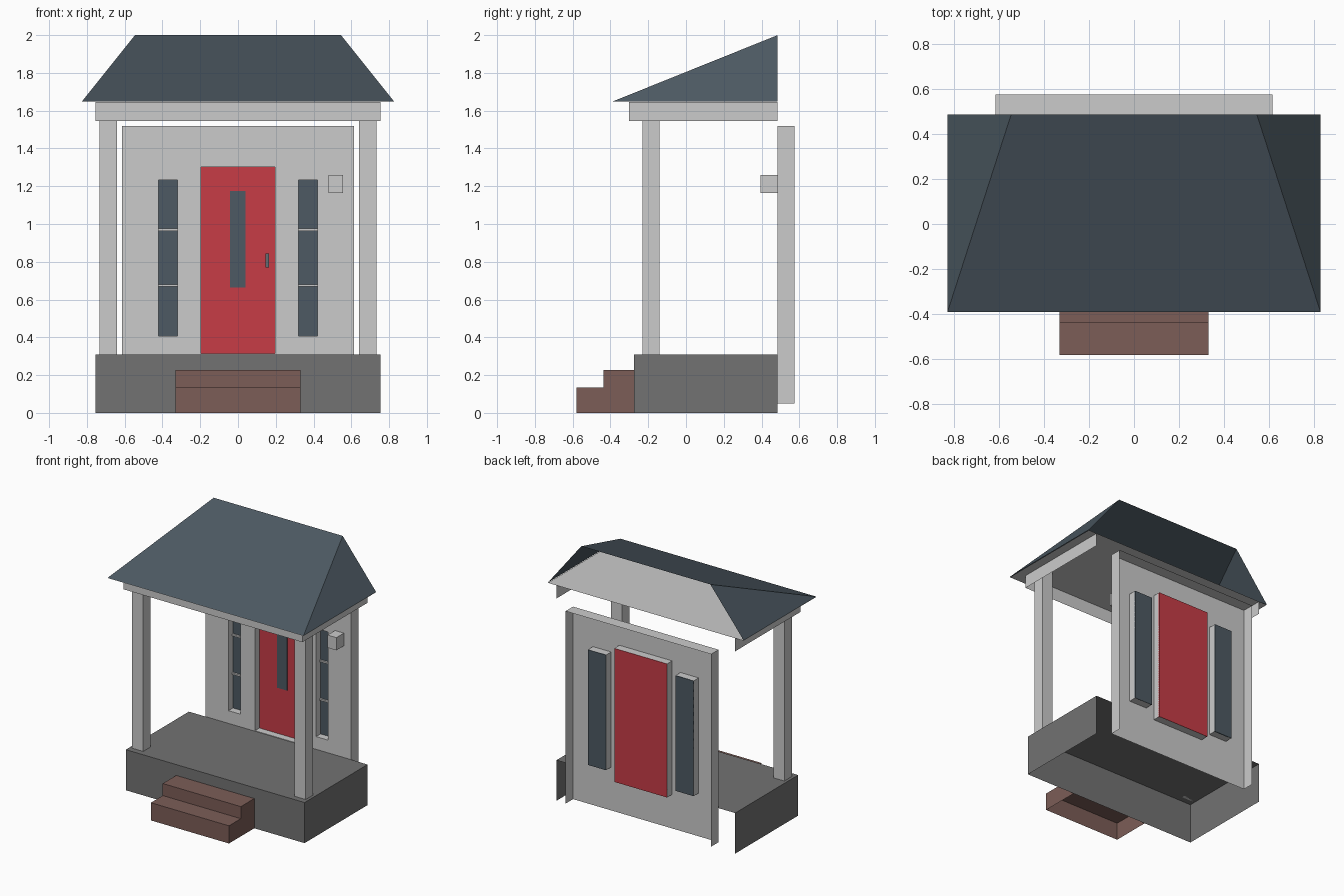
import bpy
import bmesh

cube = bpy.data.objects.get("Cube")
if cube:
    bpy.data.objects.remove(cube, do_unlink=True)


def material(name, r, g, b):
    m = bpy.data.materials.new(name)
    m.use_nodes = True
    m.diffuse_color = (r, g, b, 1)
    m.node_tree.nodes["Principled BSDF"].inputs["Base Color"].default_value = (r, g, b, 1)
    return m


TRIM = material("pale_grey", 0.6, 0.6, 0.6)
SLATE = material("slate", 0.075, 0.102, 0.125)
CONCRETE = material("concrete_grey", 0.17, 0.17, 0.17)
BRICK = material("brick_brown", 0.2, 0.11, 0.095)
RED = material("door_red", 0.57, 0.045, 0.062)
METAL = material("handle_grey", 0.13, 0.15, 0.17)


def add_object(name, bm, mat):
    mesh = bpy.data.meshes.new(name)
    bm.to_mesh(mesh)
    bm.free()
    mesh.materials.append(mat)
    obj = bpy.data.objects.new(name, mesh)
    bpy.context.collection.objects.link(obj)
    return obj


def sheet(name, faces, mat):
    """Thin surface made of a few polygons."""
    bm = bmesh.new()
    for face in faces:
        bm.faces.new([bm.verts.new(p) for p in face])
    bmesh.ops.remove_doubles(bm, verts=bm.verts, dist=0.0001)
    bmesh.ops.recalc_face_normals(bm, faces=bm.faces)
    return add_object(name, bm, mat)


def box(name, x, y, z, mat, open_sides=()):
    """Box between bounds; open_sides lists faces to leave out."""
    directions = {"left": (1, 0, 0), "right": (-1, 0, 0), "back": (0, 1, 0),
                  "front": (0, -1, 0), "top": (0, 0, 1), "bottom": (0, 0, -1)}
    bm = bmesh.new()
    bmesh.ops.create_cube(bm, size=1)
    bm.normal_update()
    drop = [f for f in bm.faces for s in open_sides
            if sum(a * b for a, b in zip(f.normal, directions[s])) > 0.9]
    bmesh.ops.delete(bm, geom=drop, context='FACES')
    for v in bm.verts:
        v.co = [a[0] if c < 0 else a[1] for c, a in zip(v.co, (x, y, z))]
    return add_object(name, bm, mat)


WALL_Y, RECESS_Y = 0.485, 0.545

# Porch floor and steps, open underneath and behind
box("porch_base", (-0.755, 0.755), (-0.275, WALL_Y), (0, 0.31), CONCRETE, ("back", "bottom"))
outline = [(-0.58, 0), (-0.58, 0.135), (-0.437, 0.135), (-0.437, 0.227), (-0.275, 0.227)]
W = 0.33
step_faces = [[(-W, *a), (W, *a), (W, *b), (-W, *b)] for a, b in zip(outline, outline[1:])]
for s in (-W, W):
    step_faces.append([(s, *p) for p in outline + [(-0.275, 0)]])
sheet("steps", step_faces, BRICK)

# Columns
for side, s in (("left", 1), ("right", -1)):
    box(side + "_column", sorted((s * 0.64, s * 0.733)), (-0.23, -0.14), (0.31, 1.645), TRIM)

# Beam skirt, ceiling and hipped roof
box("beam", (-0.755, 0.755), (-0.302, WALL_Y), (1.545, 1.645), TRIM, ("back", "top", "bottom"))
E, R, EAVE_Y, EAVE_Z, TOP = 0.827, 0.545, -0.39, 1.648, 2.0
corners = [(-E, EAVE_Y, EAVE_Z), (E, EAVE_Y, EAVE_Z), (E, WALL_Y, EAVE_Z), (-E, WALL_Y, EAVE_Z)]
ridge = [(-R, WALL_Y, TOP), (R, WALL_Y, TOP)]
sheet("ceiling", [[(x, y, z - 0.003) for x, y, z in corners]], TRIM)
sheet("roof", [[corners[0], corners[1], ridge[1], ridge[0]],
               [corners[1], corners[2], ridge[1]],
               [corners[3], corners[0], ridge[0]]], SLATE)

# Openings: name, x range, z range, panel material
openings = [("door", (-0.223, 0.223), (0.31, 1.33), RED),
            ("left_window", (0.293, 0.447), (0.38, 1.26), SLATE),
            ("right_window", (-0.447, -0.293), (0.38, 1.26), SLATE)]

# House wall: pierced front sheet with flanges turned back
xs = sorted([-0.615, 0.615] + [v for o in openings for v in o[1]])
zs = sorted({0.05, 1.52} | {v for o in openings for v in o[2]})
cells = []
for x0, x1 in zip(xs, xs[1:]):
    for z0, z1 in zip(zs, zs[1:]):
        cx, cz = (x0 + x1) / 2, (z0 + z1) / 2
        if not any(a[0] < cx < a[1] and b[0] < cz < b[1] for _, a, b, _ in openings):
            cells.append([(x0, WALL_Y, z0), (x1, WALL_Y, z0), (x1, WALL_Y, z1), (x0, WALL_Y, z1)])
sheet("wall", cells, TRIM)
box("wall_edges", (-0.615, 0.615), (WALL_Y, 0.575), (0.05, 1.52), TRIM, ("front", "back", "bottom"))

# Frames set into the wall, each closed by a panel at the back
T = 0.027
for name, x, z, mat in openings:
    depth = (WALL_Y, RECESS_Y)
    sill = 0.004 if name == "door" else T
    box(name + "_jamb_a", (x[0], x[0] + T), depth, z, TRIM)
    box(name + "_jamb_b", (x[1] - T, x[1]), depth, z, TRIM)
    box(name + "_head", (x[0] + T, x[1] - T), depth, (z[1] - T, z[1]), TRIM)
    box(name + "_sill", (x[0] + T, x[1] - T), depth, (z[0], z[0] + sill), TRIM)
    box(name + "_panel", x, (RECESS_Y - 0.006, RECESS_Y + 0.002), z, mat)
    if name != "door":
        for i, bar in enumerate((0.675, 0.97)):
            box(f"{name}_bar_{i}", (x[0] + T, x[1] - T), (0.525, RECESS_Y - 0.005),
                (bar - 0.006, bar + 0.006), TRIM)

# Door glass, handle and wall lamp
box("door_glass", (-0.042, 0.04), (0.533, 0.54), (0.665, 1.175), SLATE)
box("door_handle", (0.146, 0.164), (0.515, 0.54), (0.77, 0.845), METAL)
box("wall_lamp", (0.48, 0.555), (0.395, WALL_Y), (1.163, 1.26), TRIM)
